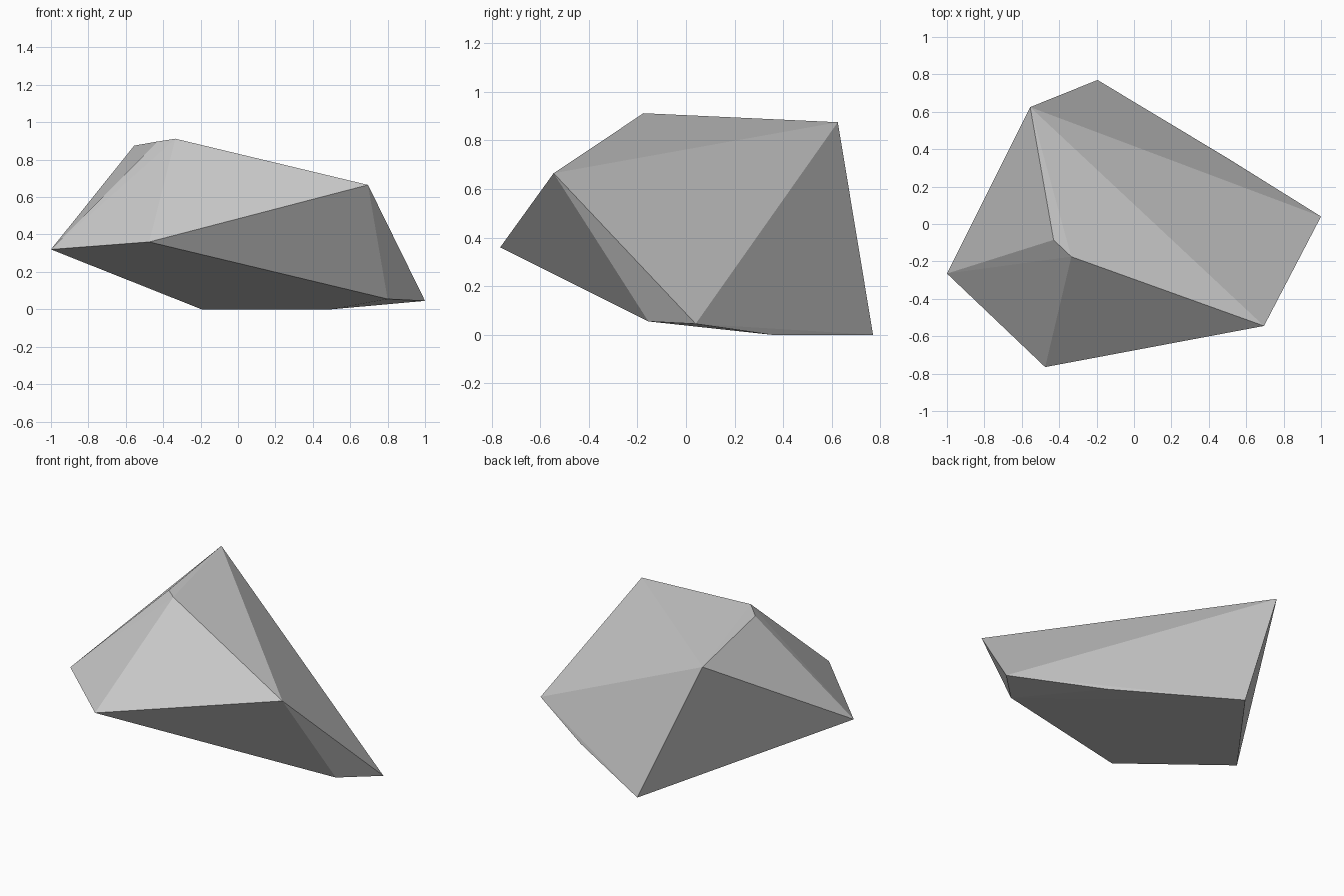
import bpy, bmesh

if "Cube" in bpy.data.objects:
    bpy.data.objects.remove(bpy.data.objects["Cube"])

# Stone colour
stone = bpy.data.materials.new("stone_grey")
stone.diffuse_color = (0.6, 0.6, 0.6, 1.0)
stone.use_nodes = True
stone.node_tree.nodes["Principled BSDF"].inputs["Base Color"].default_value = stone.diffuse_color

# Corners of the faceted rock
corners = [
    (-1.00, -0.265, 0.32),   # left tip
    (-0.475, -0.765, 0.36),  # front tip
    (0.695, -0.545, 0.665),  # right shoulder
    (1.00, 0.04, 0.045),     # right tip
    (0.80, -0.155, 0.055),   # right underside
    (-0.555, 0.625, 0.875),  # back peak
    (-0.335, -0.175, 0.912), # front peak
    (-0.43, -0.085, 0.897),  # chipped corner by the peak
    (-0.195, 0.77, 0.0),     # back foot
    (0.50, 0.352, 0.0),      # right foot
]

# Rock body: the convex solid spanned by the corners
bm = bmesh.new()
for c in corners:
    bm.verts.new(c)
bmesh.ops.convex_hull(bm, input=bm.verts)
bmesh.ops.recalc_face_normals(bm, faces=bm.faces)
mesh = bpy.data.meshes.new("rock")
bm.to_mesh(mesh)
bm.free()
mesh.materials.append(stone)
rock = bpy.data.objects.new("rock", mesh)
bpy.context.collection.objects.link(rock)
